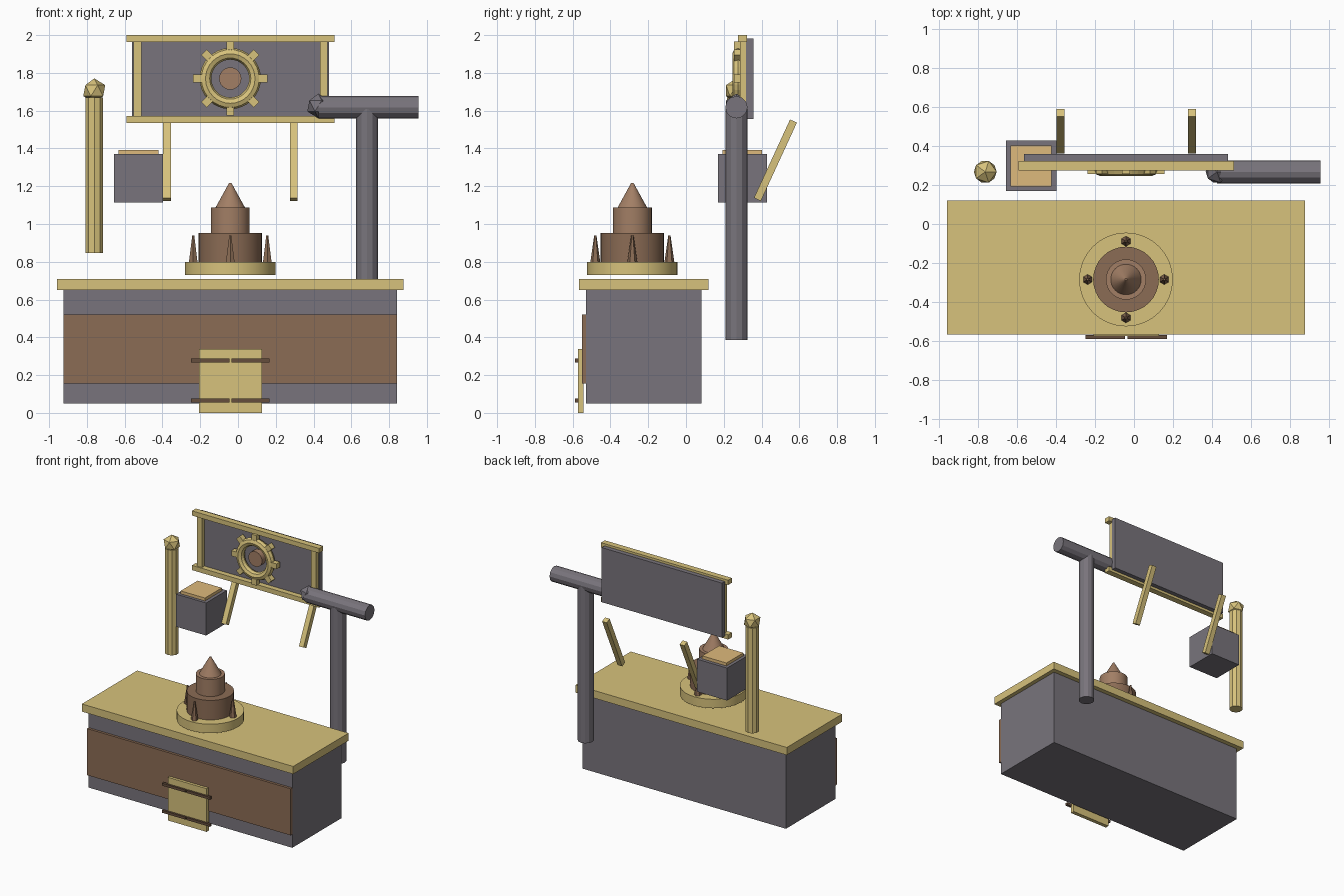
import bpy, math
from mathutils import Vector, Matrix

if "Cube" in bpy.data.objects:
    bpy.data.objects.remove(bpy.data.objects["Cube"])


def material(name, rgb):
    m = bpy.data.materials.new(name)
    m.diffuse_color = (*rgb, 1)
    m.use_nodes = True
    m.node_tree.nodes["Principled BSDF"].inputs["Base Color"].default_value = m.diffuse_color
    return m


BRASS = material("brass", (0.68, 0.54, 0.20))
TAN = material("tan", (0.73, 0.49, 0.20))
BROWN = material("brown", (0.26, 0.15, 0.09))
COPPER = material("copper", (0.36, 0.21, 0.13))
DARK = material("dark_brown", (0.13, 0.075, 0.045))
GREY = material("slate", (0.19, 0.175, 0.20))


def finish(name, mat, smooth=False):
    ob = bpy.context.object
    ob.name = name
    ob.data.materials.append(mat)
    if smooth:
        bpy.ops.object.shade_smooth_by_angle(angle=math.radians(30))
    return ob


def box(name, x, y, z, mat):
    """Box from (min, max) ranges on each axis."""
    bpy.ops.mesh.primitive_cube_add(size=1)
    ob = finish(name, mat)
    c = Vector((sum(x) / 2, sum(y) / 2, sum(z) / 2))
    s = Vector((x[1] - x[0], y[1] - y[0], z[1] - z[0]))
    ob.data.transform(Matrix.Translation(c) @ Matrix.Diagonal((*s, 1)))
    return ob


def rod(name, a, b, r1, mat, sides=12, r2=None, smooth=False):
    """Cylinder or tapered cone running from point a to point b."""
    a, b = Vector(a), Vector(b)
    bpy.ops.mesh.primitive_cone_add(vertices=sides, radius1=r1,
                                    radius2=r1 if r2 is None else r2,
                                    depth=(b - a).length, location=(a + b) / 2)
    ob = finish(name, mat, smooth)
    ob.rotation_euler = (b - a).to_track_quat('Z', 'Y').to_euler()
    return ob


def knob(name, loc, r, mat):
    bpy.ops.mesh.primitive_ico_sphere_add(subdivisions=1, radius=r, location=loc)
    return finish(name, mat)


# Counter
box("counter_body", (-0.924, 0.842), (-0.53, 0.082), (0.05, 0.65), GREY)
box("counter_front_panel", (-0.924, 0.842), (-0.55, -0.53), (0.155, 0.52), BROWN)
box("counter_top", (-0.957, 0.875), (-0.566, 0.119), (0.65, 0.71), BRASS)

# Front hatch with hinge straps
box("hatch", (-0.207, 0.128), (-0.572, -0.542), (0.0, 0.338), BRASS)
for z in (0.066, 0.278):
    for cx in (-0.147, 0.067):
        box("hatch_strap", (cx - 0.101, cx + 0.101), (-0.588, -0.568),
            (z - 0.01, z + 0.01), DARK)

# Tiered boiler on a round plate
X, Y = -0.041, -0.284
for name, z0, z1, r1, r2, mat in (
        ("boiler_plate", 0.73, 0.80, 0.24, 0.24, BRASS),
        ("boiler_drum", 0.80, 0.953, 0.168, 0.168, BROWN),
        ("boiler_neck", 0.953, 1.087, 0.103, 0.103, COPPER),
        ("boiler_cap", 1.087, 1.218, 0.078, 0.006, COPPER)):
    rod(name, (X, Y, z0), (X, Y, z1), r1, mat, 32, r2, True)
for i in range(4):
    a = i * math.pi / 2
    px, py = X + 0.196 * math.cos(a), Y + 0.196 * math.sin(a)
    rod("boiler_spike", (px, py, 0.80), (px, py, 0.94), 0.026, BROWN, 6, 0.006)

# Brass post with faceted finial
rod("brass_post", (-0.761, 0.267, 0.847), (-0.761, 0.267, 1.67), 0.05, BRASS, 10)
knob("brass_post_finial", (-0.761, 0.267, 1.706), 0.065, BRASS)

# Pipe: upright, cross arm and end knob
rod("pipe_upright", (0.683, 0.267, 0.387), (0.683, 0.267, 1.61), 0.058, GREY)
rod("pipe_arm", (0.425, 0.267, 1.618), (0.955, 0.267, 1.618), 0.059, GREY)
knob("pipe_end_knob", (0.425, 0.267, 1.625), 0.065, GREY)

# Small crate with lid
box("crate", (-0.656, -0.396), (0.17, 0.428), (1.115, 1.37), GREY)
box("crate_lid", (-0.632, -0.422), (0.193, 0.402), (1.37, 1.393), TAN)

# Sign board and frame
box("sign_board", (-0.562, 0.481), (0.317, 0.357), (1.555, 1.983), GREY)
for z in (1.5355, 1.963):
    box("sign_rail", (-0.591, 0.511), (0.275, 0.322), (z, z + 0.037), BRASS)
for x in (-0.553, 0.434):
    box("sign_stile", (x, x + 0.041), (0.285, 0.322), (1.56, 1.97), BRASS)

# Slanted braces behind the sign
a, b = Vector((0, 0.378, 1.13)), Vector((0, 0.569, 1.545))
for x in (-0.376, 0.296):
    ob = box("sign_brace", (-0.02, 0.02), (-0.02, 0.02),
             (-(b - a).length / 2, (b - a).length / 2), BRASS)
    ob.location = (a + b) / 2 + Vector((x, 0, 0))
    ob.rotation_euler.x = -math.atan2(b.y - a.y, b.z - a.z)

# Gear emblem: ring, teeth and hub
GX, GY, GZ = -0.041, 0.276, 1.77
bpy.ops.mesh.primitive_torus_add(major_segments=32, minor_segments=8,
                                 major_radius=0.131, minor_radius=0.031,
                                 location=(GX, GY, GZ), rotation=(math.pi / 2, 0, 0))
finish("gear_ring", BRASS)
for i in range(8):
    t = box("gear_tooth", (-0.021, 0.021), (-0.021, 0.021), (0.149, 0.196), BRASS)
    t.location = (GX, GY, GZ)
    t.rotation_euler.y = i * math.pi / 4
rod("gear_hub", (GX, 0.32, GZ), (GX, 0.272, GZ), 0.059, COPPER, 24, None, True)
